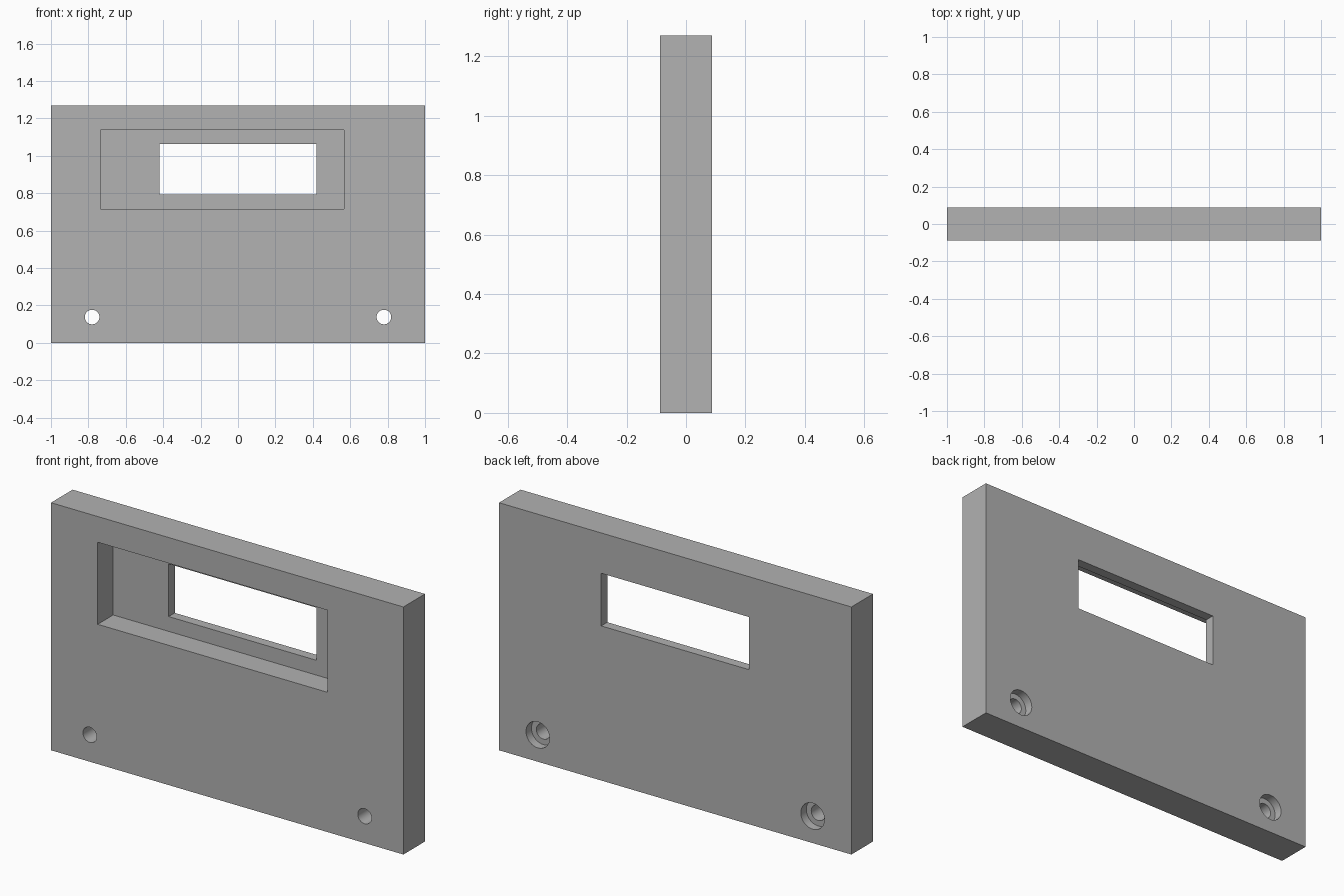
import bpy
from math import pi

if "Cube" in bpy.data.objects:
    bpy.data.objects.remove(bpy.data.objects["Cube"], do_unlink=True)

HALF = 0.0875      # half the plate thickness
OVER = 0.05        # how far cutters poke out of the plate


def box(name, x, y, z):
    """Box spanning the given (min, max) ranges."""
    bpy.ops.mesh.primitive_cube_add(size=1, location=[sum(r) / 2 for r in (x, y, z)])
    ob = bpy.context.object
    ob.name = name
    ob.scale = [r[1] - r[0] for r in (x, y, z)]
    bpy.ops.object.transform_apply(location=True, rotation=False, scale=True)
    return ob


def rod(name, x, z, radius, y):
    """Cylinder along y."""
    bpy.ops.mesh.primitive_cylinder_add(vertices=48, radius=radius, depth=y[1] - y[0],
                                        location=(x, sum(y) / 2, z), rotation=(pi / 2, 0, 0))
    bpy.context.object.name = name
    return bpy.context.object


def cut(target, cutter):
    """Subtract the cutter and discard it."""
    mod = target.modifiers.new(cutter.name, 'BOOLEAN')
    mod.operation = 'DIFFERENCE'
    mod.solver = 'EXACT'
    mod.object = cutter
    bpy.ops.object.select_all(action='DESELECT')
    bpy.context.view_layer.objects.active = target
    target.select_set(True)
    bpy.ops.object.modifier_apply(modifier=mod.name)
    bpy.data.objects.remove(cutter, do_unlink=True)


# Plate
plate = box("front_panel", (-1, 1), (-HALF, HALF), (0, 1.27))

# Display recess in the front, with a window through its floor
cut(plate, box("display_recess", (-0.735, 0.568), (-HALF - OVER, 0.038), (0.717, 1.138)))
cut(plate, box("window", (-0.42, 0.42), (-HALF - OVER, HALF + OVER), (0.793, 1.063)))

# Screw holes, counterbored from the back
for side in (-1, 1):
    cut(plate, rod("screw_hole", side * 0.78, 0.138, 0.039, (-HALF - OVER, HALF + OVER)))
    cut(plate, rod("counterbore", side * 0.78, 0.138, 0.067, (0.043, HALF + OVER)))

bpy.ops.object.shade_smooth_by_angle(angle=pi / 6)

# Material
grey = bpy.data.materials.new("plain_grey")
grey.use_nodes = True
colour = (0.445, 0.445, 0.445, 1)
grey.diffuse_color = colour
grey.node_tree.nodes["Principled BSDF"].inputs["Base Color"].default_value = colour
plate.data.materials.clear()
plate.data.materials.append(grey)
